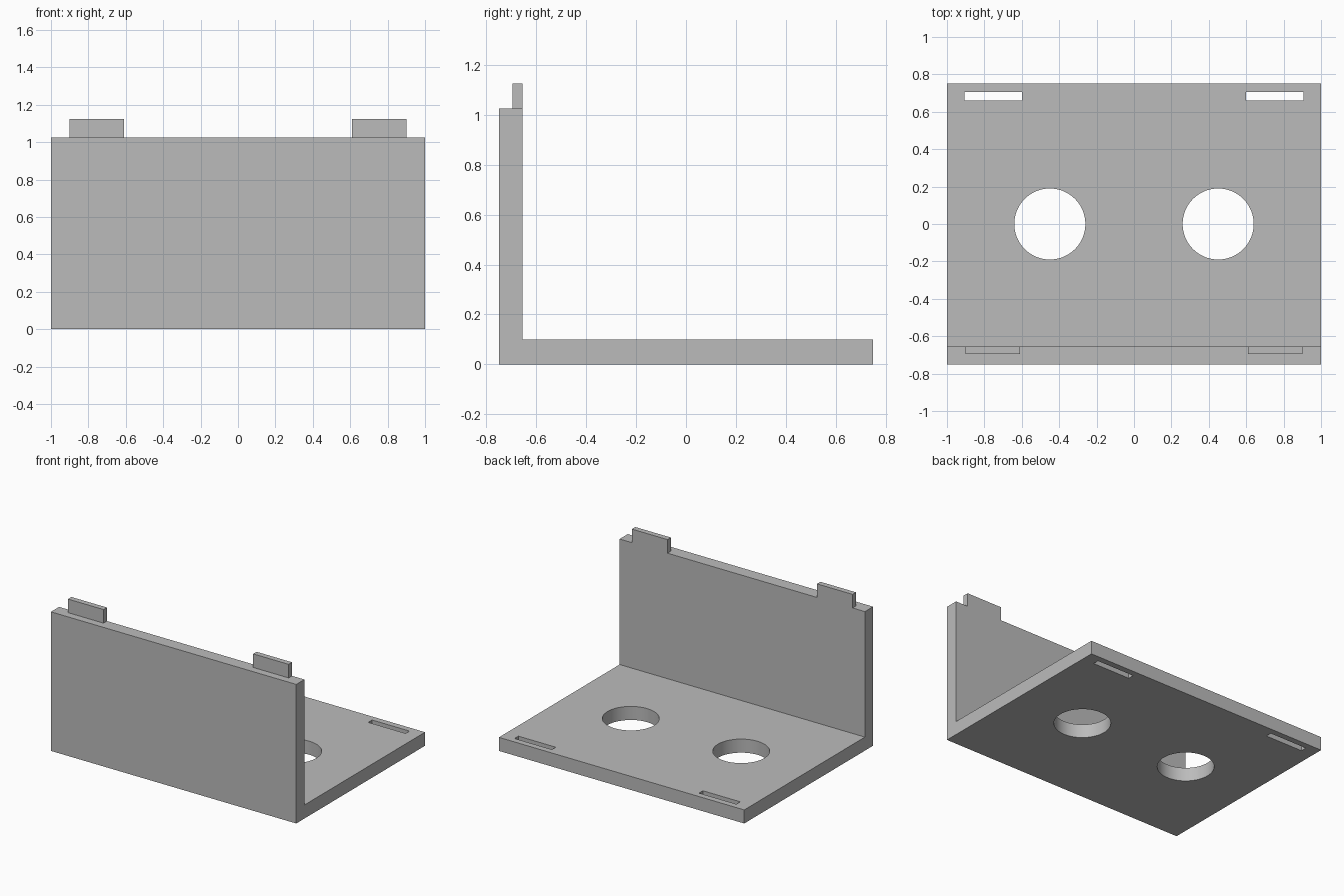
import bpy, bmesh
from mathutils import Matrix, Vector

cube = bpy.data.objects.get("Cube")
if cube:
    bpy.data.objects.remove(cube, do_unlink=True)

grey = bpy.data.materials.new("plain grey")
grey.use_nodes = True
colour = (0.5, 0.5, 0.5, 1)
grey.diffuse_color = colour
grey.node_tree.nodes["Principled BSDF"].inputs["Base Color"].default_value = colour


def add_object(name, bm):
    bmesh.ops.recalc_face_normals(bm, faces=bm.faces)
    mesh = bpy.data.meshes.new(name)
    bm.to_mesh(mesh)
    bm.free()
    mesh.materials.append(grey)
    obj = bpy.data.objects.new(name, mesh)
    bpy.context.collection.objects.link(obj)
    return obj


def add_box(name, low, high):
    low, high = Vector(low), Vector(high)
    bm = bmesh.new()
    place = Matrix.Translation((low + high) / 2) @ Matrix.Diagonal((*(high - low), 1))
    bmesh.ops.create_cube(bm, size=1, matrix=place)
    return add_object(name, bm)


def add_cylinder(name, x, radius):
    bm = bmesh.new()
    bmesh.ops.create_cone(bm, cap_ends=True, segments=64, radius1=radius,
                          radius2=radius, depth=0.6, matrix=Matrix.Translation((x, 0, 0)))
    return add_object(name, bm)


# L-shaped bracket: floor plate and upright front wall in one extruded profile
FRONT, INNER, BACK = -0.75, -0.655, 0.75
FLOOR, TOP = 0.1, 1.025
profile = [(FRONT, 0), (BACK, 0), (BACK, FLOOR), (INNER, FLOOR), (INNER, TOP), (FRONT, TOP)]
bm = bmesh.new()
face = bm.faces.new([bm.verts.new((-1, y, z)) for y, z in profile])
side = bmesh.ops.extrude_face_region(bm, geom=[face])["geom"]
bmesh.ops.translate(bm, vec=(2, 0, 0),
                    verts=[v for v in side if isinstance(v, bmesh.types.BMVert)])
bracket = add_object("bracket", bm)

cutters = []
for label, s in (("left", 1), ("right", -1)):
    # Tabs on the wall's top edge, flush with its inner face
    x1, x2 = sorted((s * 0.61, s * 0.9))
    add_box(label + "_tab", (x1, -0.695, TOP), (x2, INNER, 1.125))
    # Cutters for the matching slots and the round holes
    x1, x2 = sorted((s * 0.6, s * 0.905))
    cutters.append(add_box(label + "_slot_cutter", (x1, 0.66, -0.3), (x2, 0.705, 0.3)))
    cutters.append(add_cylinder(label + "_hole_cutter", s * 0.45, 0.19))

for cutter in cutters:
    cutter.hide_render = True
    cutter.hide_viewport = True
    cut = bracket.modifiers.new(cutter.name, 'BOOLEAN')
    cut.operation = 'DIFFERENCE'
    cut.solver = 'EXACT'
    cut.object = cutter

# Apply the cuts, then smooth only the hole walls
bpy.context.view_layer.update()
bpy.ops.object.select_all(action='DESELECT')
bpy.context.view_layer.objects.active = bracket
bracket.select_set(True)
for cutter in cutters:
    bpy.ops.object.modifier_apply(modifier=cutter.name)
for cutter in cutters:
    bpy.data.objects.remove(cutter, do_unlink=True)
bpy.ops.object.shade_smooth_by_angle(angle=0.5)
